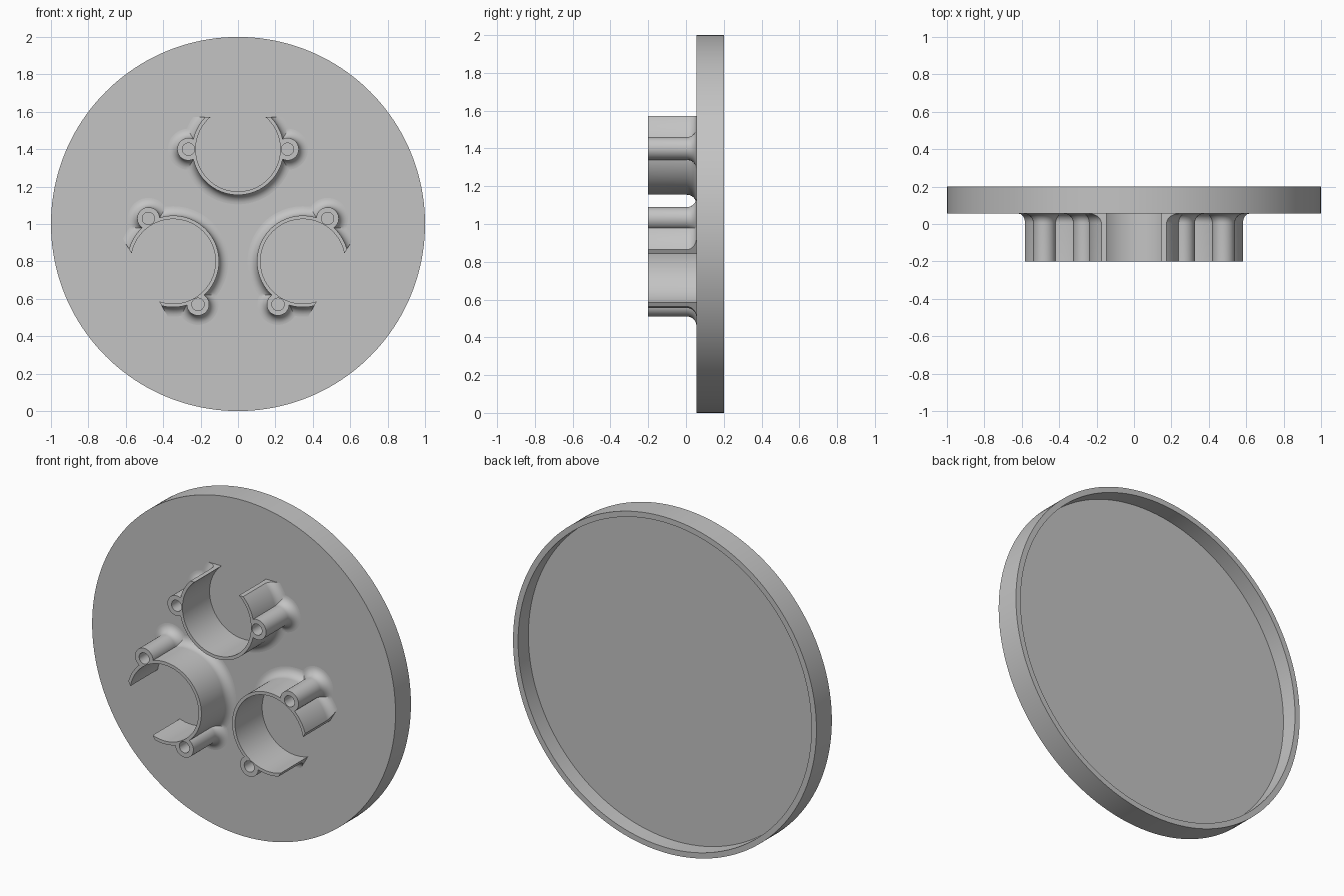
import bpy, bmesh, math
from mathutils import Matrix

cube = bpy.data.objects.get("Cube")
if cube:
    bpy.data.objects.remove(cube, do_unlink=True)

grey = bpy.data.materials.new("plain grey")
grey.use_nodes = True
colour = (0.55, 0.55, 0.55, 1)
grey.diffuse_color = colour
grey.node_tree.nodes["Principled BSDF"].inputs["Base Color"].default_value = colour

FRONT, FACE, FLOOR, BACK = -0.2, 0.055, 0.103, 0.2   # depths along y
ROOT = 0.08                                          # sockets sink into the plate
RING_OUT, RING_IN, RING_Z = 0.245, 0.226, 0.4
BOSS_X, BOSS_R, HOLE_R, FILLET = 0.265, 0.06, 0.033, 0.05


def finish(name, bm):
    bmesh.ops.recalc_face_normals(bm, faces=bm.faces[:])
    mesh = bpy.data.meshes.new(name)
    bm.to_mesh(mesh)
    bm.free()
    mesh.materials.append(grey)
    obj = bpy.data.objects.new(name, mesh)
    bpy.context.collection.objects.link(obj)
    obj.location.z = 1
    return obj


def lathe(name, profile, x=0, z=0, steps=96):
    """Revolve (radius, y) points about a y axis, capping both ends."""
    bm = bmesh.new()
    rings = []
    for r, y in profile:
        angles = [2 * math.pi * i / steps for i in range(steps)]
        rings.append([bm.verts.new((x + r * math.cos(a), y, z + r * math.sin(a)))
                      for a in angles])
    for a, b in zip(rings, rings[1:]):
        for i in range(steps):
            j = (i + 1) % steps
            bm.faces.new((a[i], a[j], b[j], b[i]))
    bm.faces.new(rings[0])
    bm.faces.new(rings[-1])
    return finish(name, bm)


def activate(obj):
    bpy.ops.object.select_all(action='DESELECT')
    obj.select_set(True)
    bpy.context.view_layer.objects.active = obj


def combine(obj, other, operation):
    activate(obj)
    mod = obj.modifiers.new("combine", 'BOOLEAN')
    mod.operation = operation
    mod.solver = 'EXACT'
    mod.object = other
    bpy.ops.object.modifier_apply(modifier=mod.name)
    bpy.data.objects.remove(other, do_unlink=True)


def smooth(obj):
    activate(obj)
    bpy.ops.object.shade_smooth_by_angle(angle=math.radians(30))


def flared(radius):
    """Straight post whose foot curves out into the plate."""
    arc = [math.pi / 2 * i / 8 for i in range(9)]
    foot = [(radius + FILLET * (1 - math.cos(a)),
             FACE - FILLET + FILLET * math.sin(a)) for a in arc]
    return [(radius, FRONT)] + foot + [(radius + FILLET, ROOT)]


def bore(radius):
    return [(radius, FRONT - 0.1), (radius, ROOT + 0.1)]


# Round plate with a raised rim on the back
plate = lathe("round_plate", [(1, FACE), (1, BACK), (0.967, BACK), (0.967, FLOOR)],
              steps=160)
smooth(plate)

# Open socket with two screw bosses
socket = lathe("socket_1", flared(RING_OUT), z=RING_Z)
for side in (-1, 1):
    combine(socket, lathe("boss", flared(BOSS_R), side * BOSS_X, RING_Z, 48), 'UNION')
combine(socket, lathe("ring_bore", bore(RING_IN), z=RING_Z), 'DIFFERENCE')
for side in (-1, 1):
    combine(socket, lathe("screw_bore", bore(HOLE_R), side * BOSS_X, RING_Z, 32),
            'DIFFERENCE')

# Flat cut that opens the outer side of the ring
bm = bmesh.new()
bmesh.ops.create_cube(bm, size=1, matrix=Matrix.Translation((0, 0, RING_Z + 0.172 + 0.5)))
combine(socket, finish("opening_cutter", bm), 'DIFFERENCE')
smooth(socket)

# Two more sockets around the plate
for i in (1, 2):
    copy = socket.copy()
    copy.name = f"socket_{i + 1}"
    copy.rotation_euler.y = i * 2 * math.pi / 3
    bpy.context.collection.objects.link(copy)
